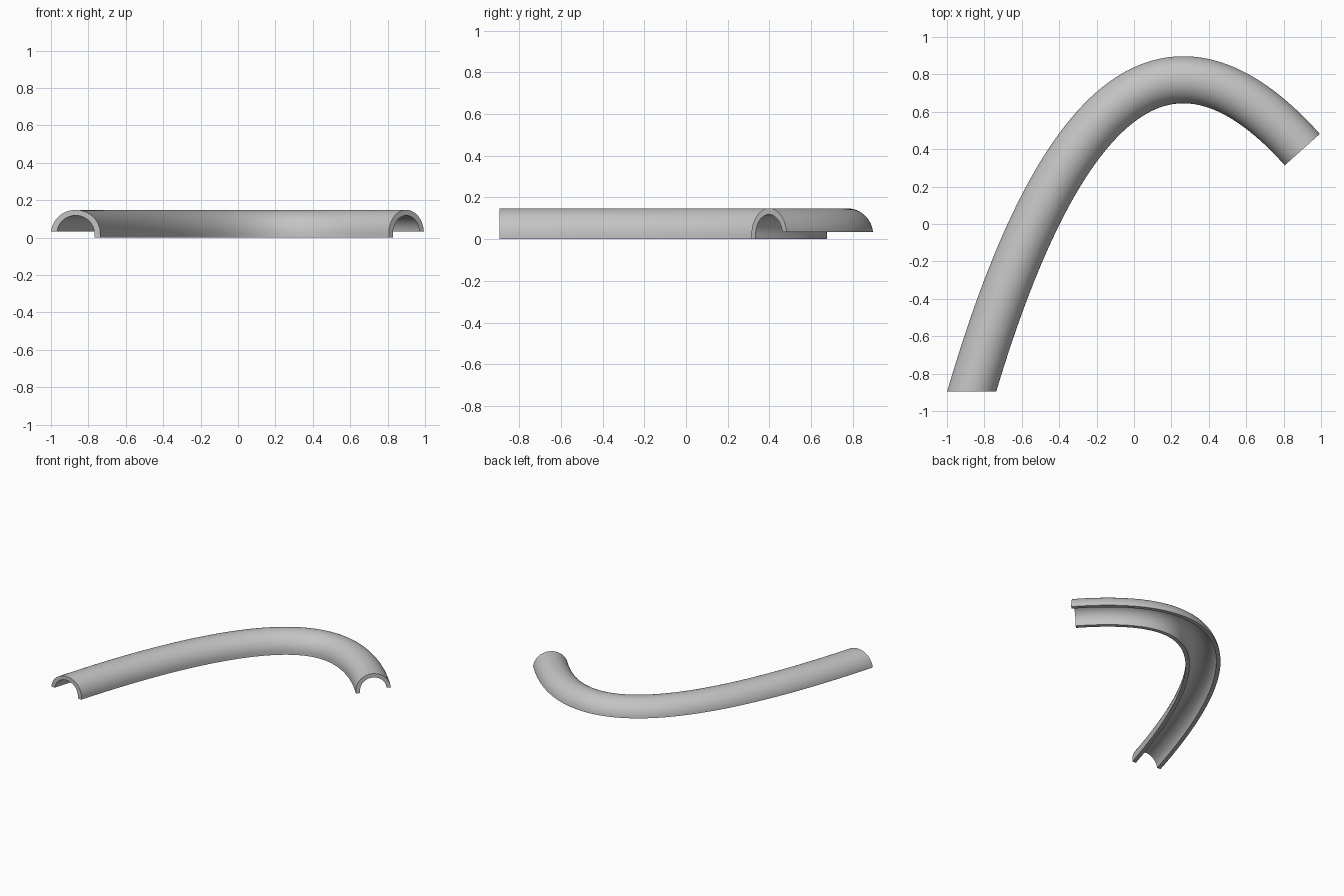
import bpy, bmesh, math
from mathutils import Vector

cube = bpy.data.objects.get("Cube")
if cube:
    bpy.data.objects.remove(cube, do_unlink=True)

# Plain grey material
grey = bpy.data.materials.new("plain grey")
grey.use_nodes = True
colour = (0.55, 0.55, 0.55, 1)
grey.diffuse_color = colour
grey.node_tree.nodes["Principled BSDF"].inputs["Base Color"].default_value = colour

# Sweep path: one quadratic curve, run slightly past the start for trimming
START, BEND, END = Vector((-0.868, -0.895)), Vector((-0.14, 1.56)), Vector((0.9, 0.398))
STEPS = 96
RUN_ON = -0.03


def path(t):
    point = START * (1 - t) ** 2 + BEND * 2 * t * (1 - t) + END * t ** 2
    tangent = ((BEND - START) * (1 - t) + (END - BEND) * t).normalized()
    return point, Vector((-tangent.y, tangent.x))


# Cross-section: arched channel with one long lip and one short lip
OUTER, INNER, CENTRE, SHORT_LIP = 0.126, 0.096, 0.022, 0.033
ARC = 32


def arch(radius):
    first = math.asin((SHORT_LIP - CENTRE) / radius)
    angles = [first + (math.pi - first) * i / ARC for i in range(ARC + 1)]
    points = [(radius * math.cos(a), CENTRE + radius * math.sin(a)) for a in angles]
    return points + [(-radius, 0)]


section = arch(OUTER) + arch(INNER)[::-1]

# Swept channel
bm = bmesh.new()
rings = []
for i in range(STEPS + 1):
    point, side = path(RUN_ON + (1 - RUN_ON) * i / STEPS)
    rings.append([bm.verts.new((*(point + side * s), z)) for s, z in section])
count = len(section)
for a, b in zip(rings, rings[1:]):
    for j in range(count):
        k = (j + 1) % count
        bm.faces.new((a[j], a[k], b[k], b[j]))
bm.faces.new(rings[-1])

# Trim the start square to the front and cap it
cut = bmesh.ops.bisect_plane(bm, geom=bm.verts[:] + bm.edges[:] + bm.faces[:],
                             plane_co=(0, START.y, 0), plane_no=(0, -1, 0),
                             clear_outer=True)
rim = [e for e in bm.edges if e.is_boundary]
bmesh.ops.holes_fill(bm, edges=rim, sides=0)
bmesh.ops.recalc_face_normals(bm, faces=bm.faces[:])

mesh = bpy.data.meshes.new("curved_channel")
bm.to_mesh(mesh)
bm.free()
mesh.materials.append(grey)
channel = bpy.data.objects.new("curved_channel", mesh)
bpy.context.collection.objects.link(channel)

bpy.ops.object.select_all(action='DESELECT')
channel.select_set(True)
bpy.context.view_layer.objects.active = channel
bpy.ops.object.shade_smooth_by_angle(angle=math.radians(35))
